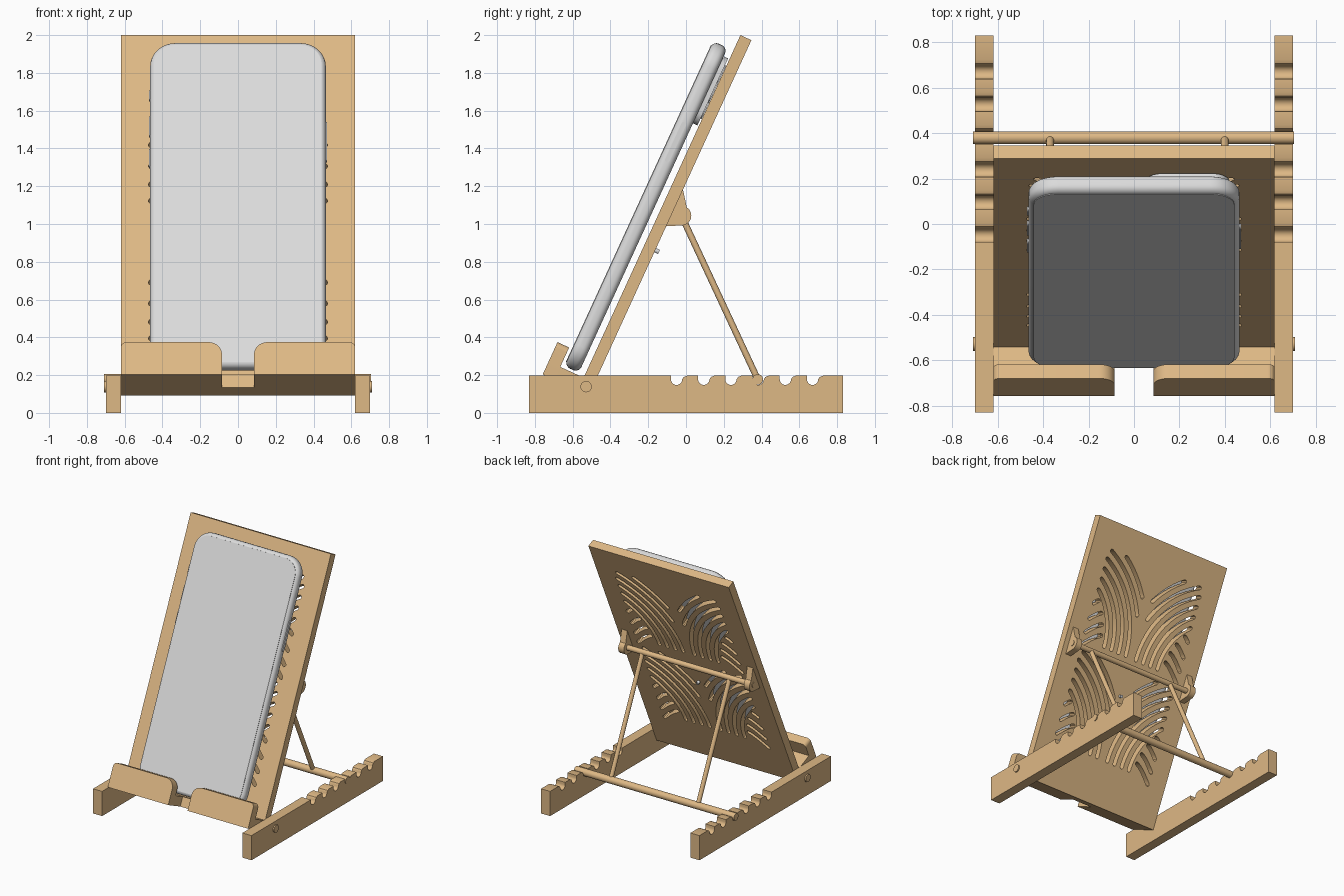
import bpy, bmesh, math
from mathutils import Vector, Matrix

if "Cube" in bpy.data.objects:
    bpy.data.objects.remove(bpy.data.objects["Cube"])

TILT = math.radians(24.6)
S, C = math.sin(TILT), math.cos(TILT)
BASE = Vector((0, -0.515, 0.092))            # lower back edge of the tilted board
X, U, T = Vector((1, 0, 0)), Vector((0, S, C)), Vector((0, -C, S))   # across, up board, forward


def material(name, col):
    m = bpy.data.materials.new(name)
    m.diffuse_color = (*col, 1)
    m.use_nodes = True
    m.node_tree.nodes["Principled BSDF"].inputs["Base Color"].default_value = m.diffuse_color
    return m


WOOD = material("light_wood", (0.73, 0.48, 0.235))
GREY = material("light_grey", (0.71, 0.71, 0.71))


def frame(a, b, c, origin):
    m = Matrix((a, b, c)).transposed().to_4x4()
    m.translation = origin
    return m


BOARD = frame(X, U, T, BASE)                 # (across, up, forward)
LEDGE = frame(X, T, -U, BASE)                # (across, forward, -up)
CHEEK = frame(U, T, X, BASE)                 # (up, forward, across)
RAIL = frame(Vector((0, 1, 0)), Vector((0, 0, 1)), X, Vector())


def finish(name, mesh, mat):
    bm = bmesh.new()
    bm.from_mesh(mesh)
    bmesh.ops.remove_doubles(bm, verts=bm.verts, dist=1e-5)
    bmesh.ops.recalc_face_normals(bm, faces=bm.faces)
    bm.to_mesh(mesh)
    bm.free()
    mesh.materials.clear()
    mesh.materials.append(mat)
    ob = bpy.data.objects.new(name, mesh)
    bpy.context.collection.objects.link(ob)
    return ob


def plate(name, loops, lo, hi, matrix, mat, bevel=0.0):
    """Fill an outline (first loop) with holes (other loops) between two depths."""
    cu = bpy.data.curves.new(name, 'CURVE')
    cu.dimensions, cu.fill_mode = '2D', 'BOTH'
    cu.extrude = (hi - lo) / 2 - bevel
    cu.bevel_depth, cu.bevel_resolution = bevel, 4
    for loop in loops:
        sp = cu.splines.new('POLY')
        sp.points.add(len(loop) - 1)
        for p, (a, b) in zip(sp.points, loop):
            p.co = (a, b, 0, 1)
        sp.use_cyclic_u = True
    tmp = bpy.data.objects.new("tmp", cu)
    bpy.context.collection.objects.link(tmp)
    dg = bpy.context.evaluated_depsgraph_get()
    mesh = bpy.data.meshes.new_from_object(tmp.evaluated_get(dg))
    bpy.data.objects.remove(tmp)
    mesh.name = name
    mesh.transform(matrix @ Matrix.Translation((0, 0, (lo + hi) / 2)))
    return finish(name, mesh, mat)


def rod(name, p0, p1, r, mat=WOOD):
    p0, p1 = Vector(p0), Vector(p1)
    d = p1 - p0
    bm = bmesh.new()
    bmesh.ops.create_cone(bm, cap_ends=True, segments=24, radius1=r, radius2=r, depth=d.length,
                          matrix=Matrix.Translation((p0 + p1) / 2) @ d.to_track_quat('Z', 'Y').to_matrix().to_4x4())
    mesh = bpy.data.meshes.new(name)
    bm.to_mesh(mesh)
    bm.free()
    return finish(name, mesh, mat)


def arc(cx, cy, r, a0, a1, n=16):
    return [(cx + r * math.cos(a0 + (a1 - a0) * i / n), cy + r * math.sin(a0 + (a1 - a0) * i / n))
            for i in range(n + 1)]


def rounded(corners, n=8):
    """Polygon from (x, y, radius) corners with the right angles rounded."""
    out = []
    for i, (x, y, r) in enumerate(corners):
        p = Vector((x, y))
        if r == 0:
            out.append((x, y))
            continue
        a = (Vector(corners[i - 1][:2]) - p).normalized() * r
        b = (Vector(corners[(i + 1) % len(corners)][:2]) - p).normalized() * r
        for k in range(n + 1):
            t = math.pi / 2 * k / n
            out.append(tuple(p + a + b - b * math.cos(t) - a * math.sin(t)))
    return out


def rect(x0, x1, y0, y1, r=0):
    return rounded([(x0, y0, r), (x1, y0, r), (x1, y1, r), (x0, y1, r)])


def ribbon(path, w):
    """Closed slot of half width w around a path, with round ends."""
    pts = [Vector(p) for p in path]
    left, right = [], []
    for i, p in enumerate(pts):
        d = (pts[min(i + 1, len(pts) - 1)] - pts[max(i - 1, 0)]).normalized()
        nrm = Vector((-d.y, d.x))
        if i == 0:
            start = [p - d * w, p - d * w * 0.7 + nrm * w * 0.7]
            start_r = p - d * w * 0.7 - nrm * w * 0.7
        left.append(p + nrm * w)
        right.append(p - nrm * w)
    end = [p + d * w * 0.7 + nrm * w * 0.7, p + d * w, p + d * w * 0.7 - nrm * w * 0.7]
    return [tuple(q) for q in start + left + end + right[::-1] + [start_r]]


# Tilted board with two rows of palm-leaf slots
CX, CU, W = 0.75, 1.15, 0.015
slots = []
for shift in (0, -0.8):
    half = []
    for r in (0.49, 0.56, 0.63, 0.70, 0.77, 0.84):
        start = math.pi if r <= 0.70 else math.acos(-0.70 / r)
        stop = max(math.acos(-0.30 / r), math.pi - math.asin(min(1, 0.70 / r)))
        half.append(ribbon(arc(CX, CU + shift, r, start, stop), W))
    for rise in (0.07, 0.15, 0.23, 0.31):    # short drooping slots at the sides
        x0 = CX - math.sqrt(0.49 ** 2 - rise ** 2) + 0.05
        dx = 0.46 - x0
        path = [(x0 + dx * k / 5, CU + shift + rise - 0.8 * dx * (k / 5) ** 1.3) for k in range(6)]
        half.append(ribbon(path, W))
    for loop in half:
        slots += [loop, [(-x, y) for x, y in loop]]
plate("back_board", [rect(-0.62, 0.62, 0, 2.069)] + slots, 0, 0.064, BOARD, WOOD)

# Ledge with cable notch, and the two lips
plate("ledge", [[(-0.62, 0.064), (0.62, 0.064), (0.62, 0.2), (0.085, 0.2), (0.085, 0.102),
                 (-0.085, 0.102), (-0.085, 0.2), (-0.62, 0.2)]], -0.075, 0, LEDGE, WOOD)
for side, sx in (("right", 1), ("left", -1)):
    lip = rounded([(0.085, 0, 0), (0.62, 0, 0), (0.62, 0.188, 0.03), (0.085, 0.188, 0.07)])
    plate(side + "_lip", [[(sx * a, b) for a, b in lip]], 0.2, 0.268, BOARD, WOOD)

    # Side rail with support notches
    prof = [(-0.83, 0), (0.83, 0), (0.83, 0.197)]
    for k in range(5, -1, -1):
        y = -0.05 + 0.144 * k
        prof += [(y + 0.055, 0.197), (y + 0.038, 0.19)]
        prof += arc(y, 0.178, 0.03, 0, -math.pi, 12) + [(y - 0.03, 0.197)]
    prof.append((-0.83, 0.197))
    lo, hi = sorted((sx * 0.62, sx * 0.70))
    plate(side + "_rail", [prof], lo, hi, RAIL, WOOD)

    # Hinge pin and support bracket
    pin = BASE + U * 0.037 + T * 0.032
    rod(side + "_hinge_pin", pin + X * sx * 0.58, pin + X * sx * 0.71, 0.03)
    cheek = [(0.985, 0.001), (1.20, 0.001)] + arc(1.07, -0.05, 0.052, -0.15, -math.pi + 0.35, 16)
    lo, hi = sorted((sx * 0.53, sx * 0.58))
    plate(side + "_bracket", [cheek], lo, hi, CHEEK, WOOD)

# Folding support: crossbar, two legs, foot bar
pivot = BASE + U * 1.07 + T * -0.05
foot = Vector((0, 0.38, 0.177))
rod("crossbar", pivot - X * 0.585, pivot + X * 0.585, 0.021)
rod("foot_bar", foot - X * 0.71, foot + X * 0.705, 0.028)
for name, x in (("left_leg", -0.37), ("right_leg", 0.40)):
    d = (foot - pivot).normalized() * 0.015
    rod(name, pivot + X * x, foot + X * x + d, 0.017)

# Phone: body, screen, camera plate, lenses, side buttons, rear peg
b = 0.033
plate("phone_body", [rect(-0.465 + b, 0.465 - b, 0.088 + b, 1.98 - b, 0.10)], 0.098, 0.182, BOARD, GREY, b)
plate("phone_screen", [rect(-0.442, 0.442, 0.112, 1.956, 0.11)], 0.178, 0.184, BOARD, GREY)
plate("camera_plate", [rect(0.05, 0.42, 1.54, 1.93, 0.08)], 0.072, 0.1, BOARD, GREY)
for i, (x, u) in enumerate(((0.15, 1.64), (0.15, 1.83), (0.32, 1.735))):
    p = BASE + X * x + U * u
    rod("camera_lens_%d" % (i + 1), p + T * 0.066, p + T * 0.08, 0.06, GREY)
for i, (sx, u0, u1) in enumerate(((1, 1.295, 1.527), (-1, 1.26, 1.37), (-1, 1.44, 1.56), (-1, 1.65, 1.71))):
    lo, hi = sorted((sx * 0.45, sx * 0.471))
    plate("side_button_%d" % (i + 1), [rect(u0, u1, 0.127, 0.153, 0.012)], lo, hi, CHEEK, GREY)
peg = BASE + U * 0.846
rod("rear_peg", peg + T * 0.01, peg - T * 0.022, 0.012, GREY)

# Smooth the round parts, keep edges sharp
bpy.ops.object.select_all(action='DESELECT')
for ob in bpy.context.scene.objects:
    ob.select_set(True)
    bpy.context.view_layer.objects.active = ob
bpy.ops.object.shade_smooth_by_angle(angle=math.radians(30))
